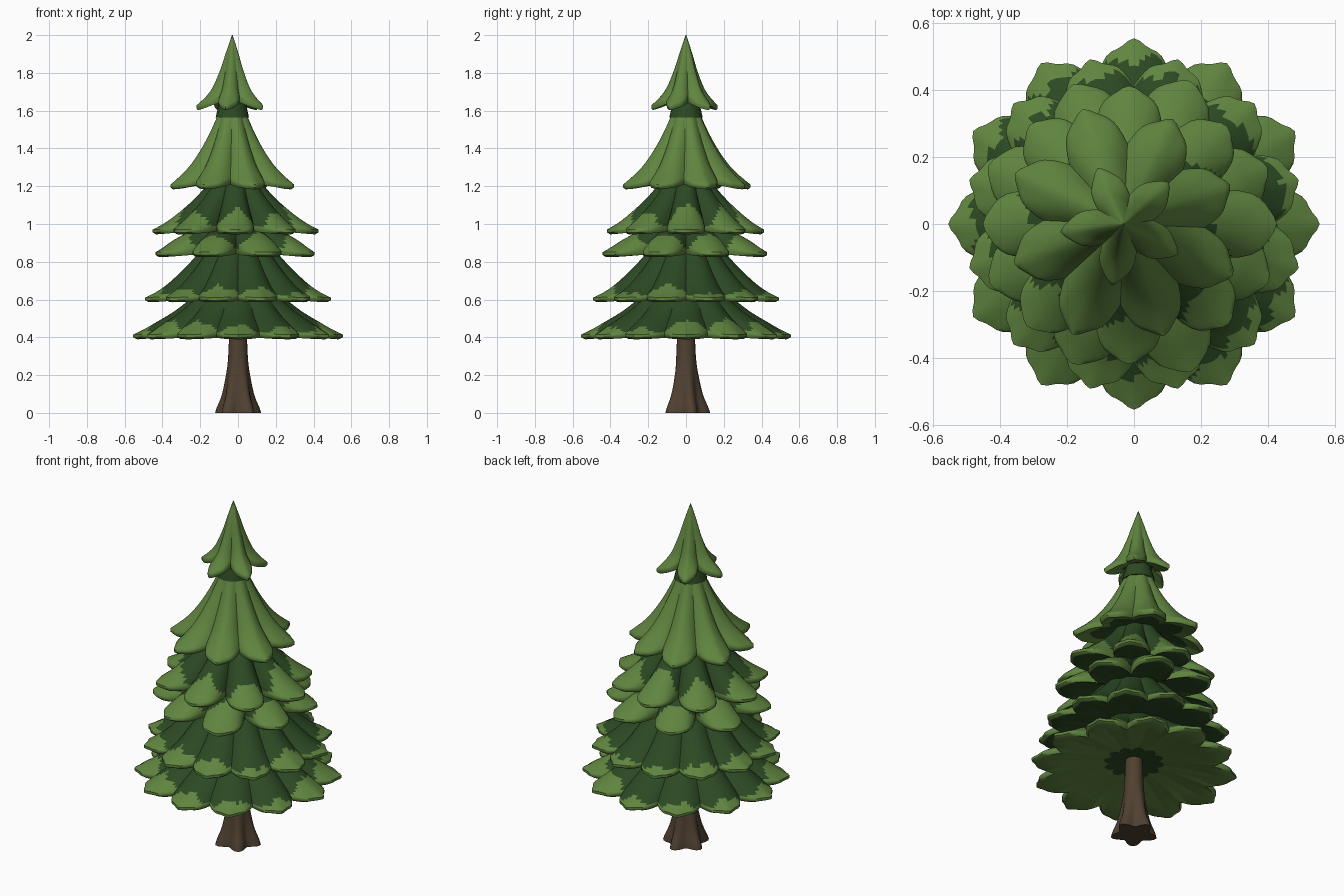
import bpy, bmesh, math, random

if "Cube" in bpy.data.objects:
    bpy.data.objects.remove(bpy.data.objects["Cube"])

random.seed(4)


def material(name, rgb):
    m = bpy.data.materials.new(name)
    m.diffuse_color = (*rgb, 1)
    m.use_nodes = True
    m.node_tree.nodes["Principled BSDF"].inputs["Base Color"].default_value = m.diffuse_color
    return m


LIGHT = material("light green", (0.116, 0.234, 0.050))
DARK = material("dark green", (0.025, 0.067, 0.017))
BARK = material("brown bark", (0.080, 0.053, 0.031))


def sample(points, t):
    """Smooth (Catmull-Rom) position on a short profile, t from 0 to 1."""
    f = t * (len(points) - 1)
    i = min(int(f), len(points) - 2)
    f -= i
    p = [points[max(0, min(len(points) - 1, i + k))] for k in (-1, 0, 1, 2)]
    return [0.5 * (2 * b + (c - a) * f + (2 * a - 5 * b + 4 * c - d) * f * f
                   + (3 * b - a - 3 * c + d) * f ** 3) for a, b, c, d in zip(*p)]


def finish(bm, name, mats, angle):
    bmesh.ops.recalc_face_normals(bm, faces=bm.faces)
    me = bpy.data.meshes.new(name)
    bm.to_mesh(me)
    bm.free()
    ob = bpy.data.objects.new(name, me)
    bpy.context.collection.objects.link(ob)
    for m in mats:
        me.materials.append(m)
    bpy.ops.object.select_all(action='DESELECT')
    ob.select_set(True)
    bpy.context.view_layer.objects.active = ob
    bpy.ops.object.shade_smooth_by_angle(angle=math.radians(angle))


def skin(bm, rings, colour):
    """Bridge closed rings and cap both ends; colour(row, column) gives the slot."""
    vs = [[bm.verts.new(p) for p in ring] for ring in rings]
    n = len(vs[0])
    for k in range(len(vs) - 1):
        for j in range(n):
            q = (j + 1) % n
            f = bm.faces.new((vs[k][j], vs[k][q], vs[k + 1][q], vs[k + 1][j]))
            f.material_index = colour(k, j)
    bm.faces.new(vs[0]).material_index = colour(0, 0)
    bm.faces.new(vs[-1]).material_index = colour(len(vs) - 2, 0)


def tier(name, lobes, start, profile, valley, light_from, cx=0.0, fold=0.015,
         thick=0.025, rise=0.06, under_light=0.5, vary=0.02, power=2.0, inner=0.05,
         lift=0.015, groove=0.16, wander=0.08, frill=0.018):
    """A skirt of drooping branch lobes, with a shallow hollow underside."""
    per, steps = 16, 20
    n = lobes * per
    size = [1 + random.uniform(-vary, vary) for _ in range(lobes)]
    shift = [random.uniform(-wander, wander) for _ in range(lobes)]

    def lobe_u(j):
        return ((j + per // 2) // per) % lobes, ((j + per // 2) % per) / per * 2 - 1

    def point(t, j, drop=0.0, shrink=1.0):
        i, u = lobe_u(j)
        a = math.radians(start) + 2 * math.pi * j / n
        r, z = sample(profile, t)
        body = 1 - abs(u) ** power
        edge = valley + (size[i] - valley) * body
        edge += frill * math.cos(3 * math.pi * u) * t ** 6 * (1 - abs(u))
        r *= (1 + (edge - 1) * t ** 1.3) * shrink
        z += fold * (body - 0.6) * math.sin(math.pi * min(t, 0.85))
        z += lift * (1 - body) * t ** 3 - drop
        return (cx + r * math.cos(a), r * math.sin(a), z)

    rings = [[point(k / steps, j) for j in range(n)] for k in range(steps + 1)]
    rings.append([point(1, j, thick * 0.6) for j in range(n)])
    rings.append([point(1, j, thick, 0.96) for j in range(n)])
    rim = profile[-1][1] - thick
    for s in (0.75, 0.5, 0.3, inner / profile[-1][0]):
        ring = []
        for j in range(n):
            x, y, _ = point(1, j)
            u = abs(lobe_u(j)[1])
            z = rim + rise * (1 - s) ** 0.8 + s * (0.012 * (0.5 - u) + lift * u ** power)
            ring.append((cx + (x - cx) * s, y * s, z))
        rings.append(ring)

    def colour(k, j):
        i, u = lobe_u(j)
        if k < steps:
            if light_from < 0:
                return 0
            jag = 0.025 * math.sin(j * 0.9 + 2 * i)
            limit = min(light_from + shift[i] + groove * u * u + jag, 0.97)
            return 0 if (k + 0.5) / steps > limit else 1
        s = (1, 1, 0.75, 0.5, 0.3, 0.1)[min(k - steps, 5)]
        return 0 if s >= under_light else 1

    bm = bmesh.new()
    skin(bm, rings, colour)
    finish(bm, name, (LIGHT, DARK), 50)


# Trunk with five flared roots
prof = [(0.128, 0.0), (0.118, 0.03), (0.092, 0.09), (0.072, 0.17),
        (0.056, 0.26), (0.049, 0.36), (0.045, 0.52)]
rings = []
for k in range(15):
    r, z = sample(prof, k / 14)
    flare = 0.36 * max(0.0, 1 - z / 0.3)
    ring = []
    for j in range(40):
        a = 2 * math.pi * j / 40
        q = r * (1 - flare * (0.5 - 0.5 * math.cos(5 * a)))
        ring.append((q * math.cos(a + 0.3), q * math.sin(a + 0.3), z))
    rings.append(ring)
bm = bmesh.new()
skin(bm, rings, lambda k, j: 0)
finish(bm, "trunk", (BARK,), 45)

# Branch tiers from the ground up
tier("bottom_branches", 12, 0,
     [(0.12, 0.70), (0.25, 0.60), (0.34, 0.53), (0.45, 0.465), (0.545, 0.412)],
     0.81, 0.74, under_light=0.2, rise=0.07, vary=0.0, wander=0.12, groove=0.24)
tier("second_branches", 12, 15,
     [(0.10, 0.98), (0.18, 0.88), (0.29, 0.76), (0.40, 0.665), (0.50, 0.608)],
     0.83, 0.80, under_light=0.9, vary=0.0, wander=0.08)
tier("third_branches", 8, 22.5,
     [(0.10, 1.08), (0.18, 1.00), (0.27, 0.945), (0.36, 0.90), (0.45, 0.845)],
     0.58, 0.56, cx=-0.01, under_light=0.9, fold=0.03, vary=0.04,
     lift=0.03, groove=0.4, power=2.4)
tier("fourth_branches", 8, 0,
     [(0.08, 1.32), (0.14, 1.21), (0.22, 1.115), (0.32, 1.03), (0.42, 0.965)],
     0.60, 0.60, cx=-0.015, under_light=0.9, fold=0.03, vary=0.04,
     lift=0.03, groove=0.4, power=2.4)
tier("fifth_branches", 8, 20,
     [(0.05, 1.66), (0.09, 1.55), (0.155, 1.42), (0.24, 1.30), (0.345, 1.205)],
     0.70, -1, cx=-0.03, under_light=0.7, rise=0.08, vary=0.04, fold=0.02,
     lift=0.035, power=1.7)
tier("tree_top", 5, 43,
     [(0.002, 2.0), (0.035, 1.90), (0.068, 1.80), (0.115, 1.70), (0.185, 1.625)],
     0.48, -1, cx=-0.03, under_light=0.5, rise=0.06, vary=0.03, inner=0.03,
     power=1.25, lift=0.05)

# Dark neck between the top and the fifth tier
bm = bmesh.new()
skin(bm, [[(-0.03 + r * math.cos(a), r * math.sin(a), z)
           for a in (2 * math.pi * j / 24 for j in range(24))]
          for r, z in ((0.088, 1.565), (0.078, 1.61), (0.065, 1.66))], lambda k, j: 0)
finish(bm, "neck", (DARK,), 45)
